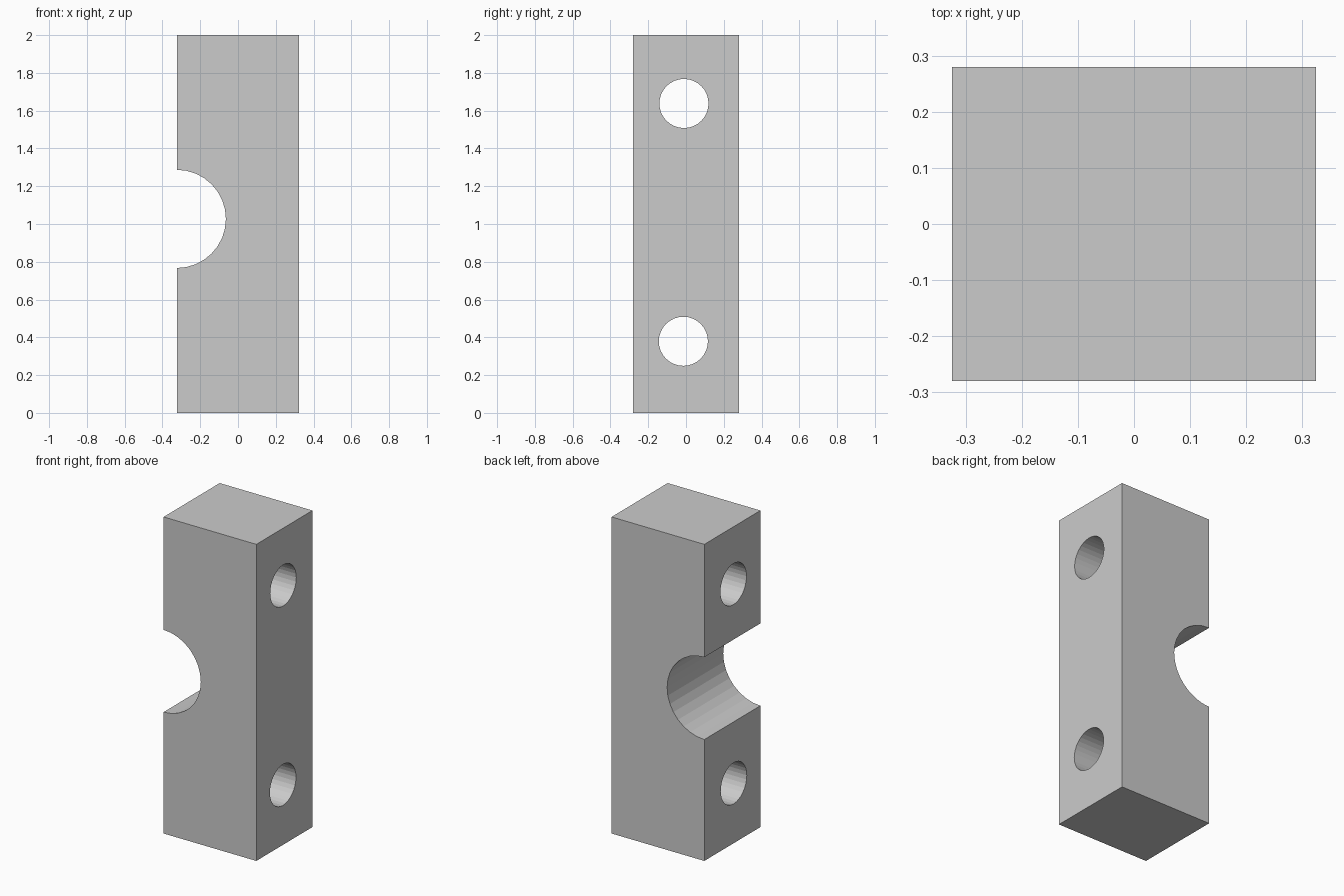
import bpy
from math import pi

if "Cube" in bpy.data.objects:
    bpy.data.objects.remove(bpy.data.objects["Cube"])

W, D, H = 0.648, 0.56, 2.0


def cutter(name, radius, location, rotation):
    """Hidden 32-sided cylinder used to cut the block."""
    bpy.ops.mesh.primitive_cylinder_add(vertices=32, radius=radius, depth=1.5,
                                        location=location, rotation=rotation)
    ob = bpy.context.object
    ob.name = name
    ob.hide_render = True
    return ob


# Half-round channel along y, and two bolt holes along x
cutters = [
    cutter("channel_cutter", 0.26, (-W / 2, 0, 1.027), (pi / 2, 0, 0)),
    cutter("upper_hole_cutter", 0.13, (0, -0.011, 1.638), (0, pi / 2, 0)),
    cutter("lower_hole_cutter", 0.13, (0, -0.014, 0.379), (0, pi / 2, 0)),
]

# Clamp block
bpy.ops.mesh.primitive_cube_add(size=1, location=(0, 0, H / 2))
block = bpy.context.object
block.name = "clamp_block"
block.scale = (W, D, H)
bpy.ops.object.transform_apply(location=True, rotation=True, scale=True)

# Cut the channel and holes, then drop the cutters
for c in cutters:
    mod = block.modifiers.new(c.name, 'BOOLEAN')
    mod.operation = 'DIFFERENCE'
    mod.solver = 'EXACT'
    mod.object = c
    bpy.ops.object.modifier_apply(modifier=mod.name)
for c in cutters:
    bpy.data.objects.remove(c, do_unlink=True)
